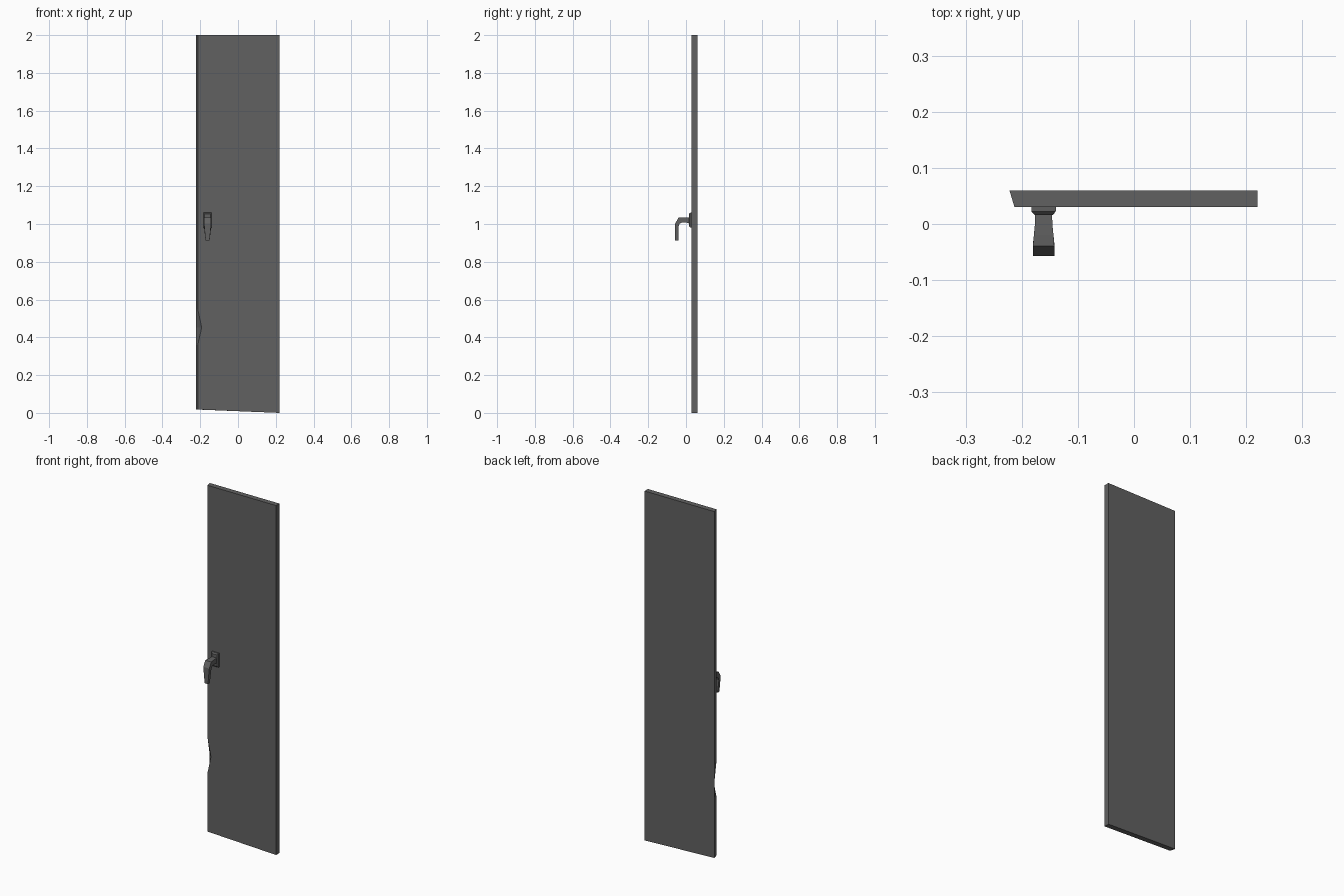
import bpy, bmesh

if "Cube" in bpy.data.objects:
    bpy.data.objects.remove(bpy.data.objects["Cube"])

grey = bpy.data.materials.new("dark_grey")
grey.diffuse_color = (0.12, 0.12, 0.12, 1)
grey.use_nodes = True
grey.node_tree.nodes["Principled BSDF"].inputs["Base Color"].default_value = grey.diffuse_color


def loft(name, rings):
    """Join equal-length closed rings with quads and cap both ends."""
    bm = bmesh.new()
    loops = [[bm.verts.new(p) for p in ring] for ring in rings]
    n = len(loops[0])
    for a, b in zip(loops, loops[1:]):
        for i in range(n):
            j = (i + 1) % n
            bm.faces.new((a[i], a[j], b[j], b[i]))
    bm.faces.new(loops[0])
    bm.faces.new(loops[-1])
    bmesh.ops.recalc_face_normals(bm, faces=bm.faces)
    mesh = bpy.data.meshes.new(name)
    bm.to_mesh(mesh)
    bm.free()
    mesh.materials.append(grey)
    obj = bpy.data.objects.new(name, mesh)
    bpy.context.collection.objects.link(obj)
    return obj


# door panel: stacked slices, slanted bottom, bevelled left edge with a
# dent in its front corner (each slice: z left, z right, front-left x)
slices = [(0.018, 0.0, -0.213), (0.36, 0.36, -0.213), (0.452, 0.452, -0.192),
          (0.55, 0.55, -0.213), (2.0, 2.0, -0.213)]
loft("door_panel", [[(x, 0.03, zl), (0.22, 0.03, zr),
                     (0.22, 0.06, zr), (-0.222, 0.06, zl)]
                    for zl, zr, x in slices])

# handle mounting plate with chamfered front (y, half width, half height)
CX = -0.161
loft("handle_plate", [[(CX + sx * w, y, 1.02 + sz * h)
                       for sx, sz in ((-1, -1), (1, -1), (1, 1), (-1, 1))]
                      for y, w, h in ((0.031, 0.022, 0.04),
                                      (0.022, 0.0215, 0.0395),
                                      (0.016, 0.016, 0.033))])

# bent lever: outer (y, z), inner (y, z), half width
sections = [((0.018, 1.035), (0.018, 1.003), 0.015),
            ((0.0, 1.035), (0.0, 1.008), 0.0155),
            ((-0.02, 1.035), (-0.022, 1.008), 0.0175),
            ((-0.039, 1.034), (-0.034, 1.001), 0.019),
            ((-0.057, 1.003), (-0.040, 0.985), 0.019),
            ((-0.057, 0.912), (-0.040, 0.912), 0.0105)]
loft("handle_lever", [[(CX - w, *o), (CX + w, *o), (CX + w, *i), (CX - w, *i)]
                      for o, i, w in sections])
